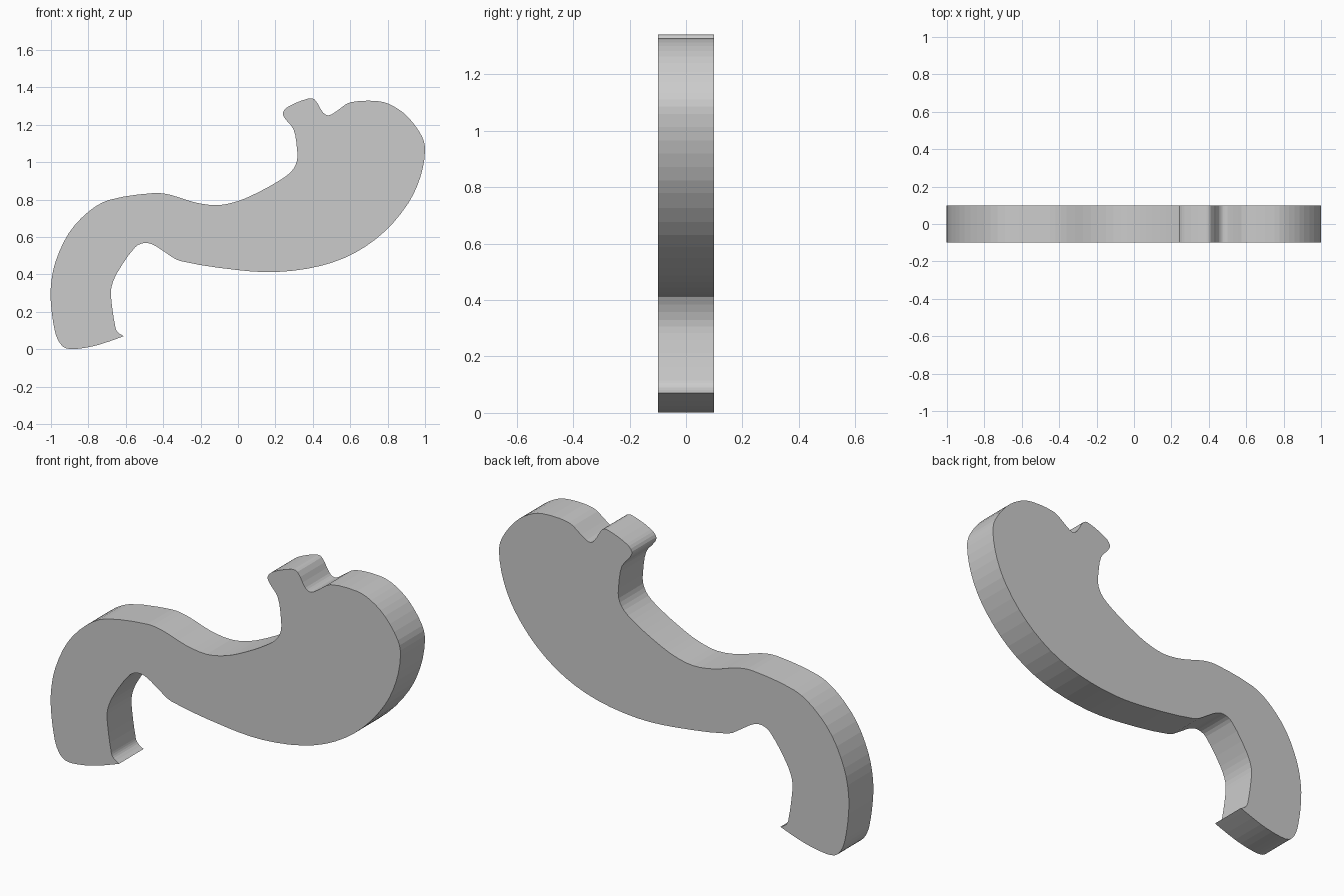
import bpy, bmesh
from mathutils import Vector
from mathutils.geometry import interpolate_bezier

if "Cube" in bpy.data.objects:
    bpy.data.objects.remove(bpy.data.objects["Cube"])

# Outline control points (x, z), clockwise from the sharp lower tip
OUTLINE = [
    (-.61, .07), (-.74, .025), (-.85, .003), (-.92, .005), (-.957, .04), (-.98, .10),
    (-1, .24), (-1, .345), (-.975, .47), (-.905, .62), (-.80, .735), (-.69, .798),
    (-.45, .835), (-.36, .825), (-.23, .785), (-.11, .77), (0, .792), (.10, .835),
    (.21, .895), (.285, .95), (.315, 1.005), (.315, 1.075), (.297, 1.175),
    (.25, 1.235), (.24, 1.265), (.27, 1.298), (.375, 1.34), (.41, 1.335),
    (.455, 1.265), (.485, 1.25), (.53, 1.275), (.60, 1.32), (.75, 1.326), (.83, 1.30),
    (.91, 1.24), (.985, 1.135), (1, 1.06), (.975, .92), (.91, .78), (.785, .63),
    (.625, .515), (.44, .445), (.21, .413), (0, .423), (-.31, .472), (-.385, .515),
    (-.45, .557), (-.50, .568), (-.55, .545), (-.645, .41), (-.677, .33),
    (-.677, .26), (-.655, .115), (-.642, .09)]
CORNERS = {0}
HALF_DEPTH = 0.1
STEPS = 3

pts = [Vector((x, 0, z)) for x, z in OUTLINE]
n = len(pts)


def tangent(i):
    if i in CORNERS:
        return Vector()
    return (pts[(i + 1) % n] - pts[i - 1]).normalized()


# Smooth the outline
loop = []
for i in range(n):
    a, b = pts[i], pts[(i + 1) % n]
    h = (b - a).length / 3
    loop += interpolate_bezier(a, a + tangent(i) * h,
                               b - tangent((i + 1) % n) * h, b, STEPS + 1)[:-1]

# Extrude into a flat slab
bm = bmesh.new()
face = bm.faces.new([bm.verts.new((p.x, -HALF_DEPTH, p.z)) for p in loop])
ext = bmesh.ops.extrude_face_region(bm, geom=[face], use_keep_orig=True)
moved = [g for g in ext["geom"] if isinstance(g, bmesh.types.BMVert)]
bmesh.ops.translate(bm, verts=moved, vec=(0, 2 * HALF_DEPTH, 0))
bmesh.ops.recalc_face_normals(bm, faces=bm.faces)

mesh = bpy.data.meshes.new("stomach_slab")
bm.to_mesh(mesh)
bm.free()
obj = bpy.data.objects.new("stomach_slab", mesh)
bpy.context.collection.objects.link(obj)
